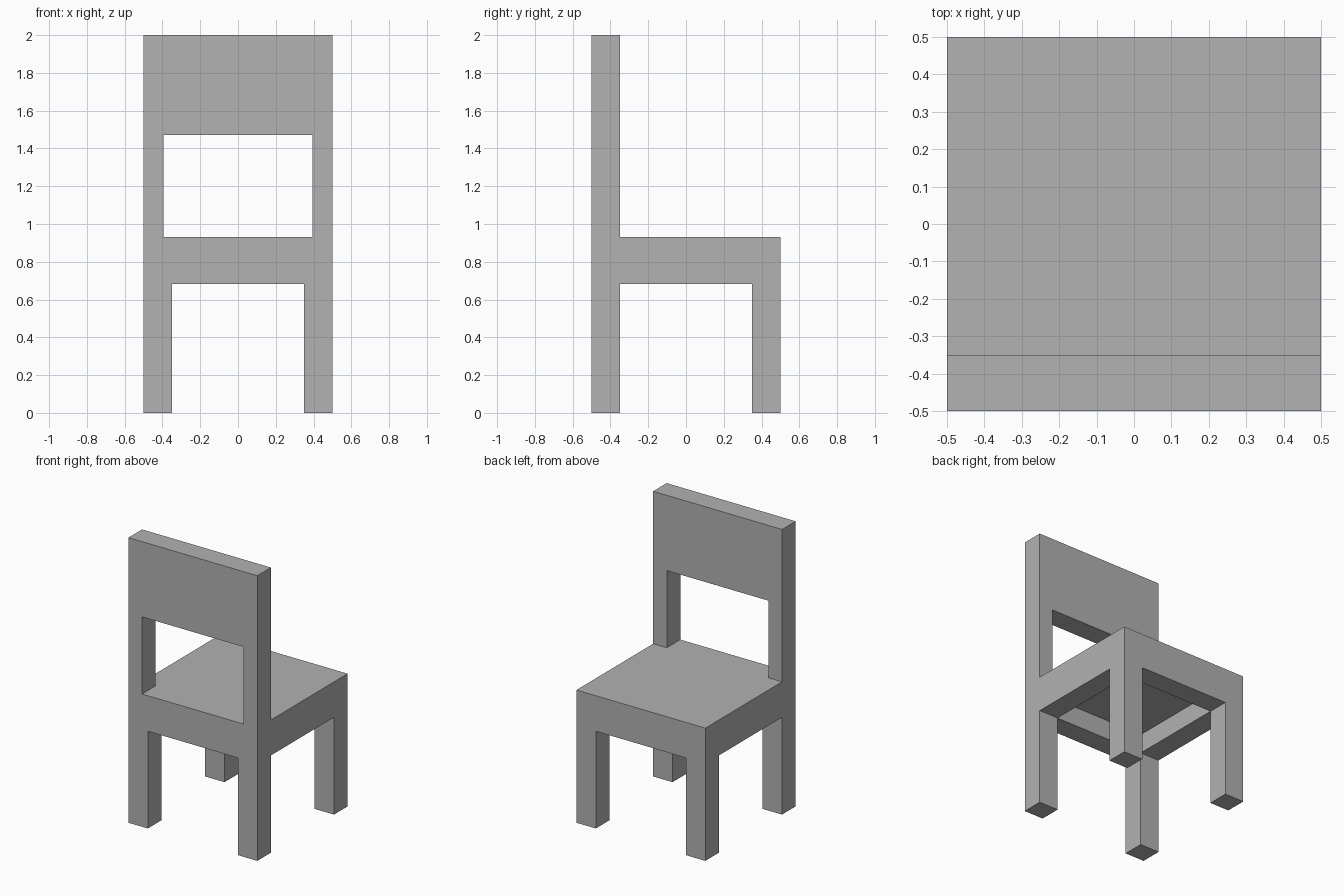
import bpy
import bmesh

cube = bpy.data.objects.get("Cube")
if cube:
    bpy.data.objects.remove(cube, do_unlink=True)

# Key dimensions
HALF = 0.5          # half width and depth
INNER = 0.35        # inner face of legs, rails and backrest
RAIL_Z = 0.682      # underside of rails
RECESS_Z = 0.818    # underside of seat board
SEAT_Z = 0.931      # top of seat
WINDOW_Z = 1.472    # top of backrest opening
WINDOW_X = 0.394    # half width of backrest opening
TOP_Z = 2.0
OVER = 0.1          # cutter overshoot

grey = bpy.data.materials.new("plain grey")
grey.use_nodes = True
colour = (0.445, 0.445, 0.445, 1)
grey.diffuse_color = colour
grey.node_tree.nodes["Principled BSDF"].inputs["Base Color"].default_value = colour


def extrude_profile(name, profile, x0, x1):
    """Extrude a (y, z) outline along x."""
    bm = bmesh.new()
    face = bm.faces.new([bm.verts.new((x0, y, z)) for y, z in profile])
    result = bmesh.ops.extrude_face_region(bm, geom=[face])
    moved = [v for v in result["geom"] if isinstance(v, bmesh.types.BMVert)]
    bmesh.ops.translate(bm, verts=moved, vec=(x1 - x0, 0, 0))
    bmesh.ops.recalc_face_normals(bm, faces=bm.faces)
    mesh = bpy.data.meshes.new(name)
    bm.to_mesh(mesh)
    bm.free()
    mesh.materials.append(grey)
    obj = bpy.data.objects.new(name, mesh)
    bpy.context.collection.objects.link(obj)
    return obj


def box(name, x, y0, y1, z0, z1):
    return extrude_profile(name, [(y0, z0), (y1, z0), (y1, z1), (y0, z1)], -x, x)


# Side silhouette: backrest, seat and both leg pairs in one outline
chair = extrude_profile("chair_frame", [
    (-HALF, 0), (-INNER, 0), (-INNER, RAIL_Z), (INNER, RAIL_Z),
    (INNER, 0), (HALF, 0), (HALF, SEAT_Z), (-INNER, SEAT_Z),
    (-INNER, TOP_Z), (-HALF, TOP_Z)], -HALF, HALF)

# Openings: gap between legs, hollow under the seat, backrest window
cutters = [
    box("leg_gap_cutter", INNER, -HALF - OVER, HALF + OVER, -OVER, RAIL_Z),
    box("seat_hollow_cutter", INNER, -INNER, INNER, RAIL_Z - OVER, RECESS_Z),
    box("window_cutter", WINDOW_X, -HALF - OVER, -INNER + OVER, SEAT_Z, WINDOW_Z),
]
for cutter in cutters:
    cutter.hide_render = True
    cut = chair.modifiers.new(cutter.name, "BOOLEAN")
    cut.operation = "DIFFERENCE"
    cut.solver = "EXACT"
    cut.object = cutter

# Bake the cuts and discard the cutters
bpy.context.view_layer.update()
evaluated = chair.evaluated_get(bpy.context.evaluated_depsgraph_get())
baked = bpy.data.meshes.new_from_object(evaluated)
chair.modifiers.clear()
chair.data = baked
baked.name = "chair_frame"
for cutter in cutters:
    bpy.data.objects.remove(cutter, do_unlink=True)
